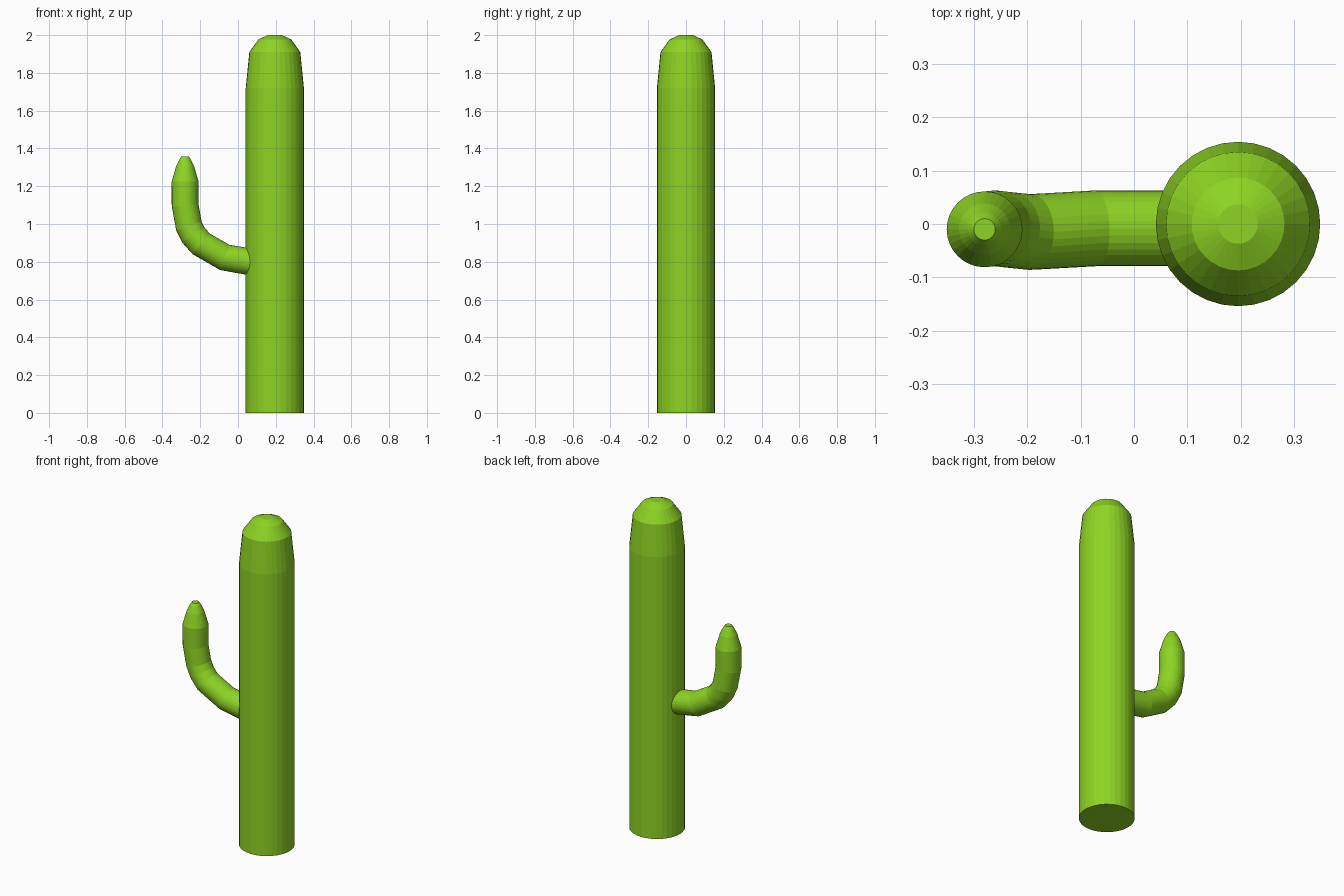
import bpy, bmesh, math
from mathutils import Vector

if "Cube" in bpy.data.objects:
    bpy.data.objects.remove(bpy.data.objects["Cube"])

SIDES = 32
green = bpy.data.materials.new("cactus green")
green.diffuse_color = (0.27, 0.66, 0.017, 1)
green.use_nodes = True
green.node_tree.nodes["Principled BSDF"].inputs["Base Color"].default_value = green.diffuse_color


def tube(name, stations):
    """Flat-faced tube through (x, y, z, radius) stations, capped at both ends."""
    bm = bmesh.new()
    pts = [Vector(s[:3]) for s in stations]
    rings = []
    for i, (p, s) in enumerate(zip(pts, stations)):
        a = (p - pts[i - 1]).normalized() if i > 0 else Vector()
        b = (pts[i + 1] - p).normalized() if i < len(pts) - 1 else Vector()
        t = (a + b).normalized()
        side = Vector((0, 1, 0))
        side = (side - t * side.dot(t)).normalized()
        up = t.cross(side)
        rings.append([bm.verts.new(p + s[3] * (math.cos(k) * side + math.sin(k) * up))
                      for k in (2 * math.pi * j / SIDES for j in range(SIDES))])
    for lo, hi in zip(rings, rings[1:]):
        for j in range(SIDES):
            k = (j + 1) % SIDES
            bm.faces.new((lo[j], lo[k], hi[k], hi[j]))
    bm.faces.new(rings[0][::-1])
    bm.faces.new(rings[-1])
    bmesh.ops.recalc_face_normals(bm, faces=bm.faces)
    me = bpy.data.meshes.new(name)
    bm.to_mesh(me)
    bm.free()
    me.materials.append(green)
    ob = bpy.data.objects.new(name, me)
    bpy.context.collection.objects.link(ob)
    return ob


# Trunk: straight column with a stepped dome
tube("trunk", [(0.195, 0, z, r) for z, r in
               ((0, 0.154), (1.72, 0.154), (1.91, 0.135), (1.977, 0.087), (2.0, 0.037))])

# Arm: leaves the trunk, bends upward and tapers to a blunt tip
tube("arm", [
    (0.08, -0.008, 0.797, 0.071),
    (-0.07, -0.008, 0.823, 0.071),
    (-0.195, -0.015, 0.895, 0.071),
    (-0.235, -0.011, 0.94, 0.071),
    (-0.26, -0.008, 0.99, 0.071),
    (-0.28, -0.01, 1.10, 0.071),
    (-0.28, -0.01, 1.225, 0.071),
    (-0.28, -0.01, 1.305, 0.048),
    (-0.28, -0.01, 1.34, 0.031),
    (-0.28, -0.01, 1.357, 0.02),
])
